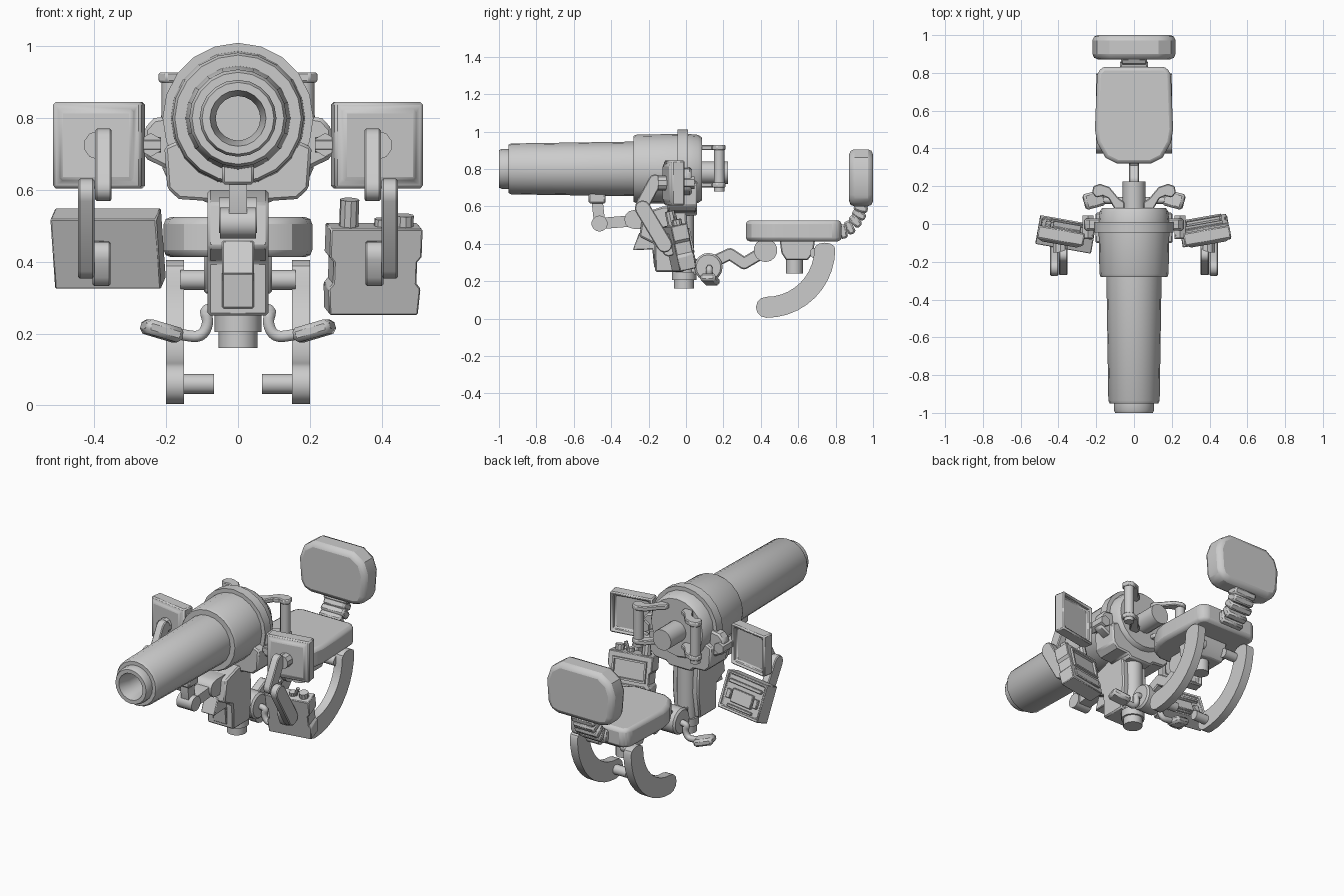
import bpy, bmesh, math
from mathutils import Matrix, Vector, Euler

if "Cube" in bpy.data.objects:
    bpy.data.objects.remove(bpy.data.objects["Cube"])

R = math.radians


def finish(name, bm, bevel=0, seg=1, mirror=False, smooth=True):
    bmesh.ops.recalc_face_normals(bm, faces=bm.faces)
    me = bpy.data.meshes.new(name)
    bm.to_mesh(me)
    bm.free()
    if smooth:
        for p in me.polygons:
            p.use_smooth = True
        me.set_sharp_from_angle(angle=R(32))
    ob = bpy.data.objects.new(name, me)
    bpy.context.collection.objects.link(ob)
    if bevel:
        m = ob.modifiers.new("Bevel", 'BEVEL')
        m.width, m.segments, m.limit_method, m.angle_limit = bevel, seg, 'ANGLE', R(40)
    if mirror:
        ob.modifiers.new("Mirror", 'MIRROR')
    return ob


def prism(name, pts, axis, a, b, **kw):
    """Extrude a 2D outline along a world axis from a to b."""
    place = {'x': lambda u, v, w: (w, u, v), 'y': lambda u, v, w: (u, w, v), 'z': lambda u, v, w: (u, v, w)}[axis]
    bm = bmesh.new()
    lo = [bm.verts.new(place(u, v, a)) for u, v in pts]
    hi = [bm.verts.new(place(u, v, b)) for u, v in pts]
    bm.faces.new(lo)
    bm.faces.new(hi)
    for i in range(len(pts)):
        j = (i + 1) % len(pts)
        bm.faces.new((lo[i], lo[j], hi[j], hi[i]))
    return finish(name, bm, **kw)


def link(name, p, q, r, x0, x1, **kw):
    """Round-ended plate between two (y, z) points."""
    t = math.atan2(q[1] - p[1], q[0] - p[0])
    pts = []
    for c, start in ((q, -90), (p, 90)):
        for k in range(7):
            a = t + R(start + 30 * k)
            pts.append((c[0] + r * math.cos(a), c[1] + r * math.sin(a)))
    return prism(name, pts, 'x', x0, x1, **kw)


def rod(name, p, q, r, n=12, **kw):
    p, q = Vector(p), Vector(q)
    rot = (q - p).to_track_quat('Z', 'Y').to_matrix().to_4x4()
    bm = bmesh.new()
    bmesh.ops.create_cone(bm, cap_ends=True, segments=n, radius1=r, radius2=r, depth=(q - p).length,
                          matrix=Matrix.Translation((p + q) / 2) @ rot)
    return finish(name, bm, **kw)


def box(name, loc, size, rot=(0, 0, 0), insets=(), **kw):
    """Box with optional insets: (normal sign on y, border, depth)."""
    bm = bmesh.new()
    bmesh.ops.create_cube(bm, size=1, matrix=Matrix.Diagonal((*size, 1)))
    for sign, border, depth in insets:
        bm.normal_update()
        f = max(bm.faces, key=lambda f: f.normal.y * sign * 10 + f.calc_area())
        bmesh.ops.inset_individual(bm, faces=[f], thickness=border, depth=depth)
    M = Matrix.Translation(loc) @ Euler([R(a) for a in rot]).to_matrix().to_4x4()
    bmesh.ops.transform(bm, matrix=M, verts=bm.verts)
    return finish(name, bm, **kw)


def tube(name, pts, r):
    cu = bpy.data.curves.new(name, 'CURVE')
    cu.dimensions, cu.bevel_depth, cu.bevel_resolution, cu.use_fill_caps = '3D', r, 1, True
    cu.resolution_u = 4
    sp = cu.splines.new('NURBS')
    sp.points.add(len(pts) - 1)
    for s, p in zip(sp.points, pts):
        s.co = (*p, 1)
    sp.use_endpoint_u, sp.order_u = True, 3
    ob = bpy.data.objects.new(name, cu)
    bpy.context.collection.objects.link(ob)
    return ob


# Barrel: lathed profile (radius, y) around z = 0.8, with an open bore
prof = [(0, -0.7), (0.062, -0.7), (0.062, -0.93), (0.078, -1.0), (0.1, -1.0), (0.107, -0.985), (0.107, -0.95),
        (0.128, -0.95), (0.136, -0.935), (0.146, -0.28), (0.176, -0.28), (0.183, -0.265), (0.187, -0.045),
        (0.21, -0.045), (0.21, 0.01), (0.187, 0.01), (0.182, 0.065), (0.168, 0.085), (0.1, 0.085), (0, 0.085)]
bm = bmesh.new()
N = 20
rings = [[bm.verts.new((r * math.sin(2 * math.pi * i / N), y, 0.8 + r * math.cos(2 * math.pi * i / N)))
          for i in range(N)] for r, y in prof]
for A, B in zip(rings, rings[1:]):
    for i in range(N):
        bm.faces.new((A[i], A[(i + 1) % N], B[(i + 1) % N], B[i]))
bmesh.ops.remove_doubles(bm, verts=bm.verts, dist=1e-5)
finish("barrel", bm)

# Breech and grip handles
rod("breech", (0, 0.07, 0.78), (0, 0.225, 0.78), 0.06, 16)
rod("handle_grip", (0.185, 0.178, 0.68), (0.185, 0.178, 0.92), 0.028, 12, mirror=True)
arm = [(0.05, 0.075), (0.1, 0.075), (0.135, 0.135), (0.165, 0.148), (0.2, 0.14), (0.222, 0.165),
       (0.215, 0.2), (0.18, 0.213), (0.13, 0.195), (0.08, 0.135), (0.05, 0.115)]
for nm, z in (("handle_upper_arm", 0.9), ("handle_lower_arm", 0.7)):
    prism(nm, arm, 'z', z, z + 0.028, bevel=0.005, mirror=True)

# Cradle with side lugs
half = [(0.07, 0.55), (0.09, 0.57), (0.165, 0.575), (0.197, 0.605), (0.205, 0.72), (0.16, 0.74)]
prism("cradle", half + [(-x, z) for x, z in reversed(half)], 'y', -0.1, 0.06, bevel=0.008)
prism("side_lug", [(0.17, 0.81), (0.235, 0.8), (0.262, 0.77), (0.262, 0.69), (0.2, 0.66), (0.17, 0.66)],
      'y', -0.035, 0.03, bevel=0.01, mirror=True)
rod("lug_nut", (0.215, -0.06, 0.726), (0.275, -0.06, 0.726), 0.022, 6, mirror=True)
rod("lug_bolt", (0.243, -0.075, 0.726), (0.243, 0.045, 0.726), 0.033, 6, mirror=True)

# Central mount and column
rod("column", (0, -0.01, 0.16), (0, -0.01, 0.62), 0.054, 16)
box("column_collar", (0, 0.0, 0.59), (0.17, 0.12, 0.08), bevel=0.012)
prism("mount_bracket", [(0.0, 0.6), (-0.12, 0.6), (-0.23, 0.565), (-0.25, 0.44), (-0.17, 0.4), (-0.165, 0.25),
                        (-0.01, 0.25), (0.01, 0.4)], 'x', -0.085, 0.085, bevel=0.008)
prism("mount_front_block", [(-0.25, 0.46), (-0.285, 0.365), (-0.18, 0.37), (-0.17, 0.27), (-0.1, 0.27), (-0.1, 0.46)],
      'x', -0.045, 0.045, bevel=0.005)
rod("column_ring", (0, -0.01, 0.205), (0, -0.01, 0.25), 0.065, 16)

# Elevation strut under the barrel
box("strut_bracket", (0, -0.475, 0.645), (0.09, 0.09, 0.06), bevel=0.008)
link("strut_hanger", (-0.475, 0.63), (-0.462, 0.51), 0.03, -0.025, 0.025)
rod("strut_pivot", (-0.05, -0.462, 0.508), (0.05, -0.462, 0.508), 0.043, 14)
link("strut_rod", (-0.46, 0.508), (-0.25, 0.525), 0.03, -0.04, 0.04)
link("strut_joint", (-0.28, 0.53), (-0.2, 0.53), 0.05, -0.053, 0.053)

# Side panels and the folding arms that carry the lower boxes
box("side_panel", (0.387, -0.062, 0.725), (0.25, 0.07, 0.24), (0, 0, 10),
    insets=((1, 0.025, 0.0), (1, 0.006, -0.025), (-1, 0.022, 0.0), (-1, 0.012, 0.012)), bevel=0.012, mirror=True)
rod("panel_knob", (0.39, -0.09, 0.725), (0.39, -0.15, 0.725), 0.04, 10, mirror=True)
link("upper_arm", (-0.165, 0.735), (-0.235, 0.605), 0.036, 0.352, 0.398, bevel=0.005, mirror=True)
link("lower_arm", (-0.232, 0.59), (-0.115, 0.395), 0.042, 0.4, 0.445, bevel=0.005, mirror=True)
link("arm_foot", (-0.112, 0.42), (-0.092, 0.37), 0.038, 0.355, 0.405, bevel=0.005, mirror=True)

# Left console: tilted slab with framed recesses
box("left_console", (-0.362, -0.055, 0.437), (0.3, 0.085, 0.21), (22, 0, -10),
    insets=((1, 0.018, 0), (1, 0.004, -0.015)), bevel=0.004)
T = Matrix.Translation((-0.362, -0.055, 0.437)) @ Euler((R(22), 0, R(-10))).to_matrix().to_4x4()
for nm, x, z, w, h in (("console_top_bar", 0, 0.055, 0.24, 0.02), ("console_screen", 0, -0.015, 0.15, 0.075),
                       ("console_side_a", -0.1, -0.015, 0.03, 0.05), ("console_side_b", 0.1, -0.015, 0.03, 0.05),
                       ("console_bottom_bar", 0, -0.075, 0.18, 0.015)):
    box(nm, T @ Vector((x, 0.032, z)), (w, 0.022, h), (22, 0, -10), bevel=0.003)

# Right control box: notched outline, recess and top knobs
c, rot = (0.375, -0.035, 0.383), (12, 0, 10)
T = Matrix.Translation(c) @ Euler([R(a) for a in rot]).to_matrix().to_4x4()
hp = [(0.125, -0.125), (0.13, -0.05), (0.118, -0.035), (0.118, 0.025), (0.13, 0.04), (0.13, 0.12)]
ob = prism("right_control_box", hp + [(-x, z) for x, z in reversed(hp)], 'y', -0.045, 0.045, bevel=0.004)
ob.matrix_world = T
box("control_frame", T @ Vector((0, 0.045, 0.03)), (0.2, 0.025, 0.12), rot, insets=((1, 0.015, 0), (1, 0.003, -0.015)))
box("control_ledge", T @ Vector((0, 0.045, -0.075)), (0.2, 0.02, 0.05), rot, bevel=0.004)
for nm, x, h, r in (("large_knob", -0.072, 0.195, 0.027), ("small_knob", 0.085, 0.15, 0.026),
                    ("middle_knob", 0.02, 0.14, 0.02)):
    rod(nm, T @ Vector((x, 0, 0.11)), T @ Vector((x, 0, h)), r, 10)
rod("toggle_lever", T @ Vector((0.03, 0, 0.11)), T @ Vector((0.055, 0, 0.17)), 0.01, 8)

# Pedals on bent tubes
for s, side in ((1, "right"), (-1, "left")):
    tube(side + "_pedal_tube", [(s * x, 0.125, z) for x, z in
                                ((0.03, 0.27), (0.1, 0.275), (0.08, 0.235), (0.1, 0.19), (0.15, 0.195), (0.19, 0.205))], 0.018)
box("pedal", (0.212, 0.128, 0.208), (0.11, 0.085, 0.042), (0, -16, -15), bevel=0.012, mirror=True)

# Seat support chain
rod("support_hub", (-0.06, 0.12, 0.275), (0.06, 0.12, 0.275), 0.076, 16, bevel=0.01)
link("hub_arm", (-0.01, 0.28), (0.12, 0.275), 0.04, -0.035, 0.035)
chain = [(0.14, 0.3), (0.235, 0.345), (0.31, 0.295), (0.42, 0.36)]
for i in range(3):
    link(f"support_link_{i + 1}", chain[i], chain[i + 1], 0.032, -0.026, 0.026, bevel=0.006)
rod("seat_hinge", (-0.05, 0.425, 0.365), (0.05, 0.425, 0.365), 0.063, 14)

# Seat and backrest
hs = [(0.09, 0.32), (0.15, 0.35), (0.195, 0.43), (0.207, 0.5), (0.195, 0.8), (0.165, 0.832)]
prism("seat", hs + [(-x, y) for x, y in reversed(hs)], 'z', 0.413, 0.525, bevel=0.02, seg=2)
hb = [(0.14, 0.6), (0.19, 0.615), (0.21, 0.66), (0.22, 0.79), (0.195, 0.86), (0.13, 0.905)]
prism("backrest", hb + [(-x, z) for x, z in reversed(hb)], 'y', 0.872, 1.0, bevel=0.028, seg=2)
for i, (y, z, a) in enumerate(((0.84, 0.465, 10), (0.875, 0.487, 25), (0.905, 0.52, 45), (0.925, 0.555, 60), (0.935, 0.59, 75))):
    box(f"back_joint_{i + 1}", (0, y, z), (0.15 - 0.01 * (i % 2), 0.042, 0.075), (a, 0, 0), bevel=0.01)
prism("seat_base", [(0.5, 0.42), (0.69, 0.42), (0.68, 0.35), (0.65, 0.312), (0.535, 0.312), (0.51, 0.35)],
      'x', -0.095, 0.095, bevel=0.006)
rod("seat_base_stub", (0, 0.58, 0.24), (0, 0.58, 0.32), 0.045, 12)

# Curved leg rests with pegs
cy, cz, r, w = 0.43, 0.372, 0.312, 0.056
arc = [(cy + (r + w) * math.cos(R(a)), cz + (r + w) * math.sin(R(a))) for a in range(-90, 1, 9)]
for base, (ey, ez), rng in ((0, (cy + r, cz), range(30, 180, 30)),):
    arc += [(ey + w * math.cos(R(a)), ez + 0.6 * w * math.sin(R(a))) for a in rng]
arc += [(cy + (r - w) * math.cos(R(a)), cz + (r - w) * math.sin(R(a))) for a in range(0, -91, -9)]
arc += [(cy + w * math.cos(R(a)), cz - r + w * math.sin(R(a))) for a in range(120, 270, 30)]
prism("leg_rest", arc, 'x', 0.15, 0.2, mirror=True)
rod("leg_peg", (0.067, 0.44, 0.06), (0.16, 0.44, 0.06), 0.028, 12, mirror=True)
rod("leg_axle", (0.07, 0.69, 0.35), (0.16, 0.69, 0.35), 0.028, 12, mirror=True)
